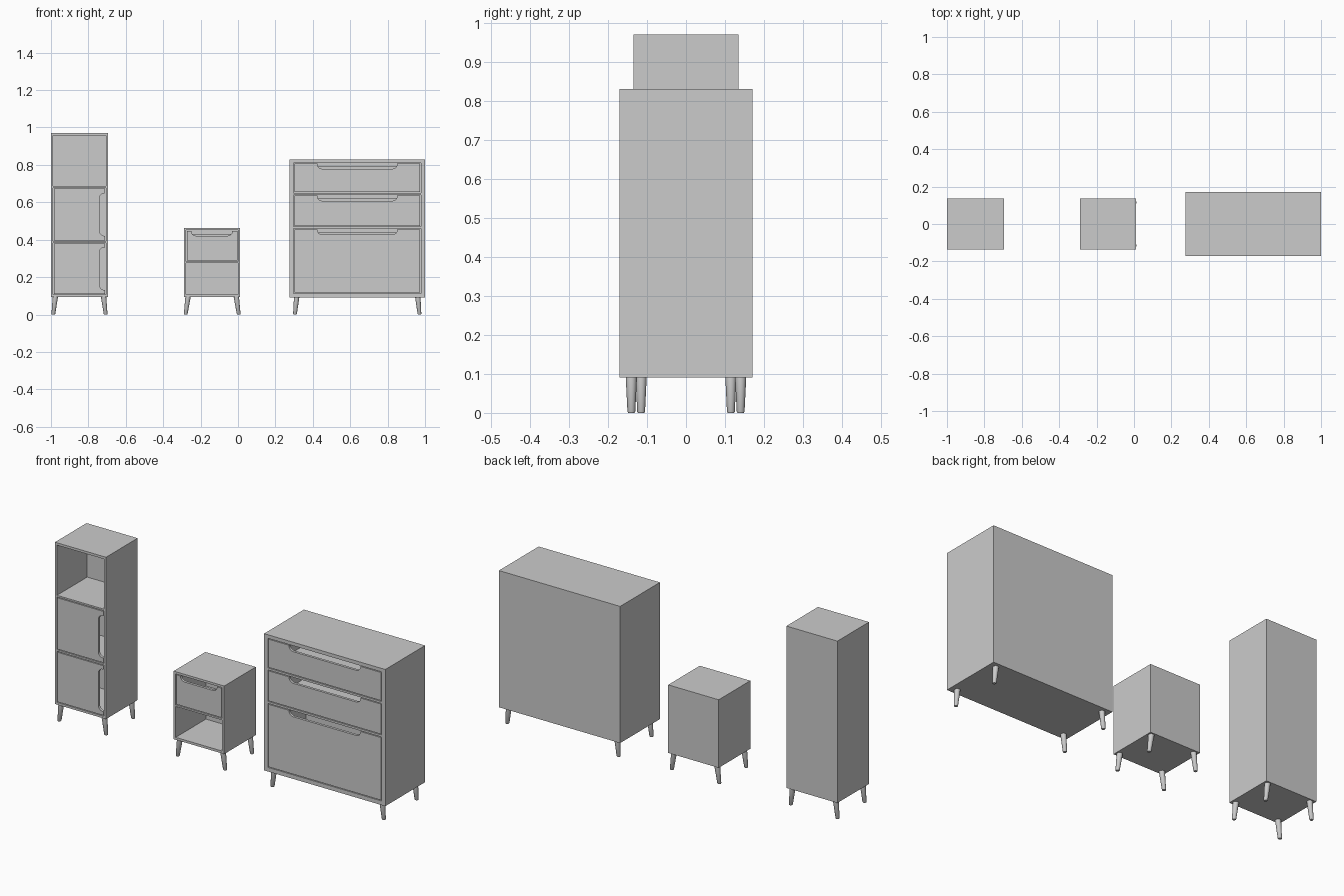
import bpy, bmesh, math
from mathutils import Vector

if "Cube" in bpy.data.objects:
    bpy.data.objects.remove(bpy.data.objects["Cube"])

GAP = 0.004    # shadow gap around doors and drawers
FRONT = 0.014  # thickness of door and drawer fronts
BACK = 0.012   # thickness of the back panel


def finish(name, bm):
    bmesh.ops.recalc_face_normals(bm, faces=bm.faces)
    me = bpy.data.meshes.new(name)
    bm.to_mesh(me)
    bm.free()
    ob = bpy.data.objects.new(name, me)
    bpy.context.collection.objects.link(ob)
    return ob


def add_box(bm, x0, x1, y0, y1, z0, z1):
    vs = bmesh.ops.create_cube(bm, size=1)["verts"]
    for v in vs:
        v.co = Vector(((x0, x1)[v.co.x > 0], (y0, y1)[v.co.y > 0], (z0, z1)[v.co.z > 0]))


def carcass(name, x0, x1, d, z0, z1, openings):
    """Solid box with open compartments cut in from the front."""
    bm = bmesh.new()
    add_box(bm, x0, x1, -d, d, z0, z1)
    body = finish(name, bm)
    bm = bmesh.new()
    for a, b, c, e in openings:
        add_box(bm, a, b, -d - 0.1, d - BACK, c, e)
    cutter = finish(name + "_cutter", bm)
    cutter.hide_render = True
    mod = body.modifiers.new("compartments", "BOOLEAN")
    mod.object = cutter
    mod.operation = "DIFFERENCE"
    mod.solver = "EXACT"
    bpy.context.view_layer.objects.active = body
    bpy.ops.object.modifier_apply(modifier=mod.name)
    bpy.data.objects.remove(cutter)


def notched_front(name, opening, d, a, b, depth, side=False):
    """Front panel with a rounded finger notch in its top (or right) edge."""
    x0, x1, z0, z1 = opening
    x0, x1, z0, z1 = x0 + GAP, x1 - GAP, z0 + GAP, z1 - GAP
    # u runs along the notched edge, v towards it
    u0, u1, v0, v1 = (z0, z1, x0, x1) if side else (x0, x1, z0, z1)
    r = depth * 0.9
    pts = [(u0, v0), (u1, v0), (u1, v1), (b, v1)]
    for i in range(7):
        t = math.radians(15 * i)
        pts.append((b - r + r * math.cos(t), v1 - depth + r - r * math.sin(t)))
    for i in range(7):
        t = math.radians(90 - 15 * i)
        pts.append((a + r - r * math.cos(t), v1 - depth + r - r * math.sin(t)))
    pts += [(a, v1), (u0, v1)]
    bm = bmesh.new()
    face = bm.faces.new([bm.verts.new((v, -d, u) if side else (u, -d, v)) for u, v in pts])
    new = bmesh.ops.extrude_face_region(bm, geom=[face])["geom"]
    bmesh.ops.translate(bm, vec=(0, FRONT, 0),
                        verts=[g for g in new if isinstance(g, bmesh.types.BMVert)])
    return finish(name, bm)


def drawer_box(name, opening, d):
    """Open-topped tray behind a drawer front."""
    x0, x1, z0, z1 = opening
    x0, x1, z0, z1 = x0 + 0.008, x1 - 0.008, z0 + 0.008, z1 - 0.02
    y0, y1, t = -d + FRONT, d - BACK - 0.015, 0.008
    bm = bmesh.new()
    add_box(bm, x0, x1, y0, y1, z0, z0 + t)
    add_box(bm, x0, x0 + t, y0, y1, z0 + t, z1)
    add_box(bm, x1 - t, x1, y0, y1, z0 + t, z1)
    add_box(bm, x0 + t, x1 - t, y1 - t, y1, z0 + t, z1)
    finish(name, bm)


def legs(prefix, cx, top_x, foot_x, y, z_top):
    """Four round tapered legs, splayed sideways."""
    for sx, nx in ((-1, "left"), (1, "right")):
        for sy, ny in ((-1, "front"), (1, "back")):
            bm = bmesh.new()
            rings = []
            for z, r in ((0, 0.008), (0.003, 0.010), (z_top + 0.002, 0.0145)):
                k = z / z_top
                c = cx + sx * (foot_x + (top_x - foot_x) * k)
                rings.append([bm.verts.new((c + r * math.cos(math.tau * i / 20),
                                            sy * y + r * math.sin(math.tau * i / 20), z))
                              for i in range(20)])
            for lo, hi in zip(rings, rings[1:]):
                for i in range(20):
                    j = (i + 1) % 20
                    bm.faces.new((lo[i], lo[j], hi[j], hi[i]))
            bm.faces.new(rings[0])
            bm.faces.new(rings[-1])
            ob = finish(f"{prefix}_{ny}_{nx}_leg", bm)
            bpy.ops.object.select_all(action="DESELECT")
            ob.select_set(True)
            bpy.context.view_layer.objects.active = ob
            bpy.ops.object.shade_smooth_by_angle(angle=math.radians(35))


# Tall cabinet: open niche over two doors
D = 0.135
niche = (-0.988, -0.707, 0.686, 0.957)
doors = [(-0.988, -0.707, 0.392, 0.677), (-0.988, -0.707, 0.107, 0.383)]
carcass("tall_cabinet_body", -1.0, -0.695, D, 0.095, 0.97, [niche] + doors)
for n, o in zip(("upper", "lower"), doors):
    mid = (o[2] + o[3]) / 2
    notched_front(f"tall_cabinet_{n}_door", o, D, mid - 0.114, mid + 0.114, 0.03, side=True)
legs("tall_cabinet", -0.8475, 0.129, 0.14, 0.115, 0.095)

# Bedside table: drawer over an open niche
drawer = (-0.278, 0.0, 0.284, 0.451)
shelf = (-0.278, 0.0, 0.108, 0.275)
carcass("bedside_body", -0.29, 0.012, D, 0.095, 0.463, [drawer, shelf])
notched_front("bedside_drawer_front", drawer, D, -0.249, -0.031, 0.026)
drawer_box("bedside_drawer_box", drawer, D)
legs("bedside", -0.138, 0.129, 0.142, 0.115, 0.095)

# Chest of three drawers
D = 0.17
rows = [(0.297, 0.978, 0.651, 0.811), (0.297, 0.978, 0.47, 0.64), (0.297, 0.978, 0.113, 0.459)]
carcass("chest_body", 0.275, 1.0, D, 0.091, 0.83, rows)
for n, o in zip(("top", "middle", "bottom"), rows):
    notched_front(f"chest_{n}_drawer_front", o, D, 0.424, 0.851, 0.028)
    drawer_box(f"chest_{n}_drawer_box", o, D)
legs("chest", 0.6375, 0.324, 0.333, 0.14, 0.091)
